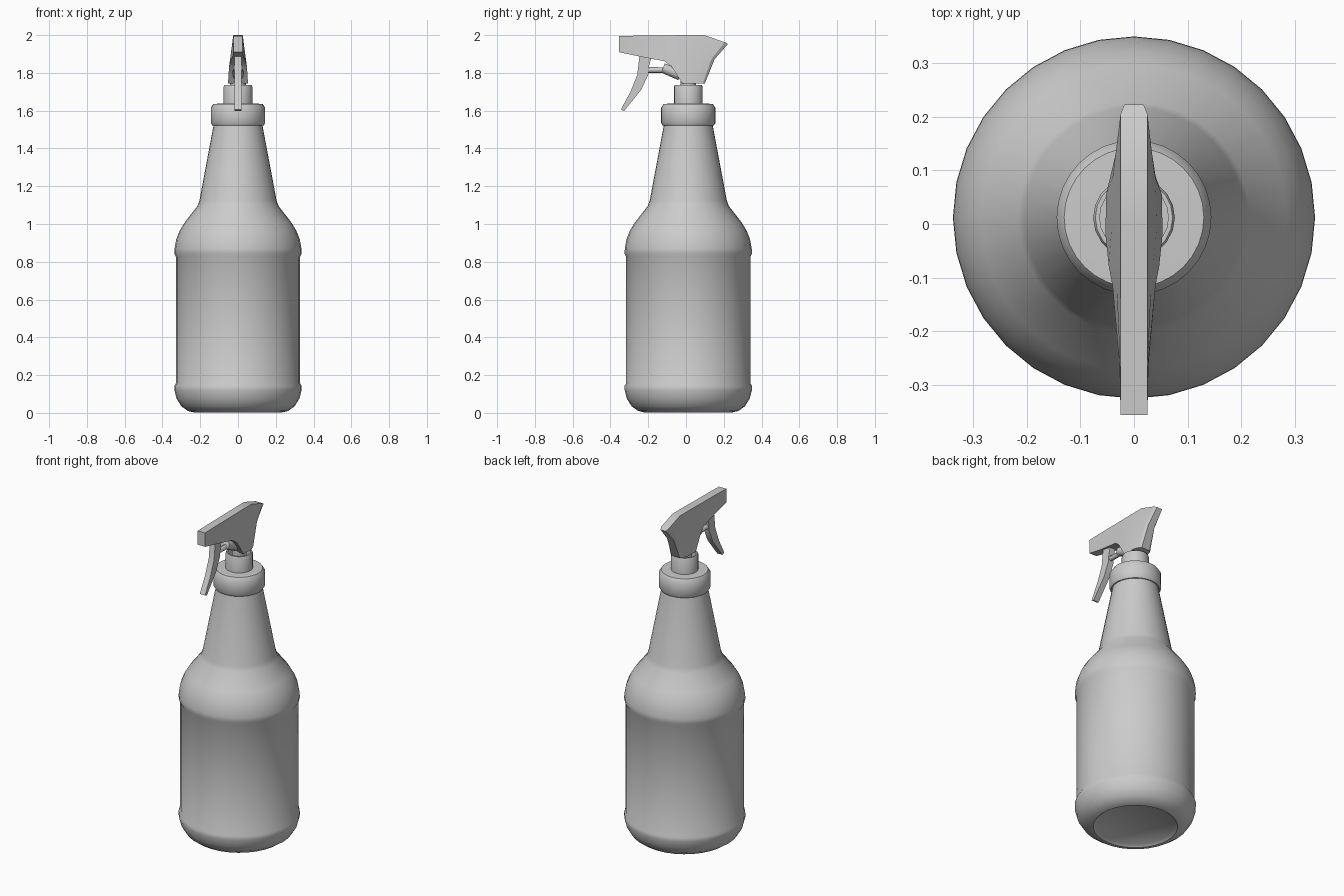
import bpy, bmesh, math
from mathutils import Vector

CY = 0.012  # y of the bottle axis


def finish(name, bm, angle=30):
    bmesh.ops.recalc_face_normals(bm, faces=bm.faces)
    me = bpy.data.meshes.new(name)
    bm.to_mesh(me)
    bm.free()
    ob = bpy.data.objects.new(name, me)
    bpy.context.collection.objects.link(ob)
    bpy.ops.object.select_all(action='DESELECT')
    ob.select_set(True)
    bpy.context.view_layer.objects.active = ob
    bpy.ops.object.shade_smooth_by_angle(angle=math.radians(angle))
    return ob


def skin(bm, rings, caps=True):
    """Join equal-length closed rings of points into a tube."""
    rows = [[bm.verts.new(p) for p in r] for r in rings]
    n = len(rows[0])
    for a, b in zip(rows, rows[1:]):
        for i in range(n):
            j = (i + 1) % n
            bm.faces.new((a[i], a[j], b[j], b[i]))
    if caps:
        bm.faces.new(rows[0])
        bm.faces.new(rows[-1])


def lathe(name, profile, sides, caps=True, angle=30):
    bm = bmesh.new()
    step = 2 * math.pi / sides
    skin(bm, [[(r * math.cos(i * step), CY + r * math.sin(i * step), z)
               for i in range(sides)] for r, z in profile], caps)
    return finish(name, bm, angle)


def rod(name, a, b, r1, r2, sides=12):
    a, b = Vector(a), Vector(b)
    q = (b - a).to_track_quat('Z', 'Y')
    circ = [Vector((math.cos(t), math.sin(t), 0)) for t in
            (2 * math.pi * i / sides for i in range(sides))]
    bm = bmesh.new()
    skin(bm, [[a + q @ (c * r1) for c in circ], [b + q @ (c * r2) for c in circ]])
    return finish(name, bm)


# bottle body
lathe("bottle", [
    (0.22, 0.015), (0.235, 0.003), (0.265, 0.01), (0.3, 0.035), (0.325, 0.075),
    (0.337, 0.12), (0.337, 0.143), (0.329, 0.157), (0.329, 0.828), (0.337, 0.843),
    (0.336, 0.87), (0.327, 0.92), (0.309, 0.965), (0.285, 1.005), (0.215, 1.095),
    (0.204, 1.125), (0.128, 1.53)], 32, angle=40)

# screw collar
lathe("collar", [(0.12, 1.522), (0.136, 1.522), (0.144, 1.535), (0.144, 1.615),
                 (0.13, 1.636), (0.07, 1.638)], 32, angle=40)

# open cap sleeve with the stem inside
lathe("cap_sleeve", [(0.076, 1.63), (0.076, 1.727), (0.072, 1.735), (0.064, 1.735),
                     (0.064, 1.65)], 20)
lathe("stem", [(0.042, 1.63), (0.042, 1.77)], 16)

# sprayer head: stations front to back, top / middle / bottom as (y, z, half width)
stations = [
    [(-0.355, 1.995, .025), (-0.355, 1.95, .025), (-0.355, 1.91, .025)],
    [(-0.262, 1.997, .025), (-0.262, 1.945, .026), (-0.262, 1.89, .027)],
    [(-0.12, 1.998, .025), (-0.12, 1.93, .032), (-0.115, 1.862, .04)],
    [(-0.07, 1.999, .025), (-0.075, 1.915, .036), (-0.078, 1.836, .047)],
    [(0.0, 2.0, .025), (-0.01, 1.87, .042), (-0.02, 1.745, .053)],
    [(0.095, 2.0, .025), (0.085, 1.87, .04), (0.055, 1.745, .052)],
    [(0.205, 1.963, .025), (0.135, 1.873, .033), (0.09, 1.745, .04)],
    [(0.222, 1.953, .018), (0.152, 1.873, .022), (0.1, 1.745, .028)],
]
bm = bmesh.new()
skin(bm, [[(w, y, z) for y, z, w in s] + [(-w, y, z) for y, z, w in reversed(s)]
          for s in stations])
finish("sprayer_head", bm, 25)

# trigger lever: side outline given thickness in x
outline = [(-0.245, 1.9), (-0.258, 1.79), (-0.294, 1.70), (-0.345, 1.606),
           (-0.328, 1.598), (-0.236, 1.712), (-0.2, 1.79), (-0.196, 1.835), (-0.182, 1.885)]
bm = bmesh.new()
skin(bm, [[(x, y, z) for y, z in outline] for x in (-0.018, 0.018)])
finish("trigger", bm)

# pump piston and its barrel
rod("piston", (0, -0.215, 1.816), (0, -0.1, 1.814), 0.015, 0.015)
rod("pump_barrel", (0, -0.122, 1.826), (0, -0.03, 1.79), 0.026, 0.03)
